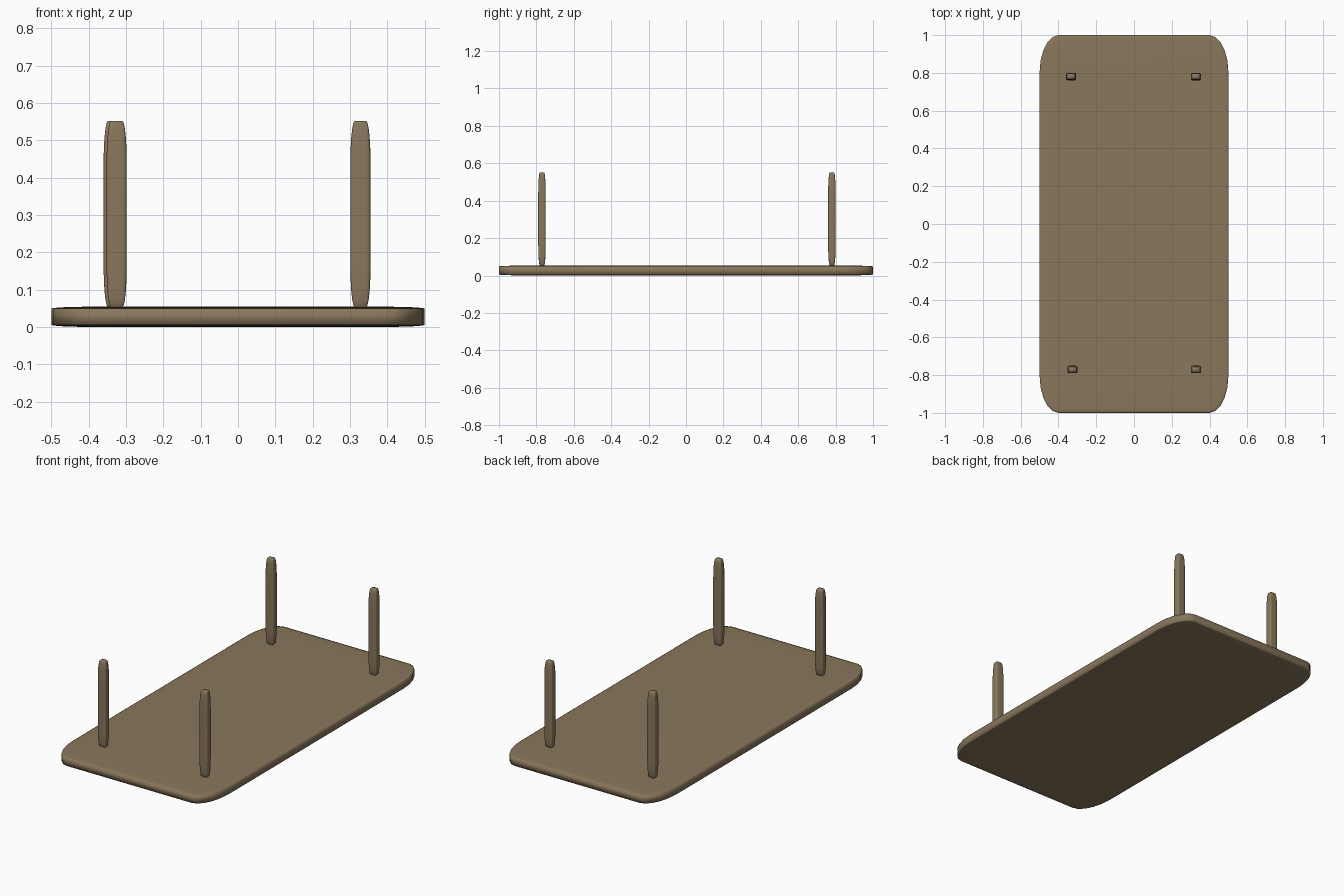
import bpy
import bmesh
from mathutils import Matrix

if "Cube" in bpy.data.objects:
    bpy.data.objects.remove(bpy.data.objects["Cube"])

wood = bpy.data.materials.new("brown_wood")
wood.use_nodes = True
wood.diffuse_color = (0.25, 0.185, 0.105, 1)
wood.node_tree.nodes["Principled BSDF"].inputs["Base Color"].default_value = wood.diffuse_color


def rounded_block(name, centre, size, rounding, segments):
    """Round a unit cube, then stretch it so the rounding stretches too."""
    bm = bmesh.new()
    bmesh.ops.create_cube(bm, size=1)
    bmesh.ops.bevel(bm, geom=bm.edges[:], offset=rounding, segments=segments,
                    profile=0.5, affect='EDGES', clamp_overlap=True)
    bm.transform(Matrix.Translation(centre) @ Matrix.Diagonal((*size, 1)))
    bmesh.ops.recalc_face_normals(bm, faces=bm.faces[:])
    for face in bm.faces:
        face.smooth = True
    mesh = bpy.data.meshes.new(name)
    bm.to_mesh(mesh)
    bm.free()
    mesh.materials.append(wood)
    obj = bpy.data.objects.new(name, mesh)
    bpy.context.collection.objects.link(obj)
    return obj


# Tabletop lying face down
rounded_block("tabletop", (0, 0, 0.027), (1, 2, 0.054), 0.1, 5)

# Four upright legs
legs = {
    "front_left_leg": (0.328, -0.77),
    "front_right_leg": (-0.325, -0.77),
    "back_left_leg": (0.328, 0.78),
    "back_right_leg": (-0.333, 0.78),
}
for name, (x, y) in legs.items():
    rounded_block(name, (x, y, 0.302), (0.054, 0.04, 0.5), 0.22, 5)
